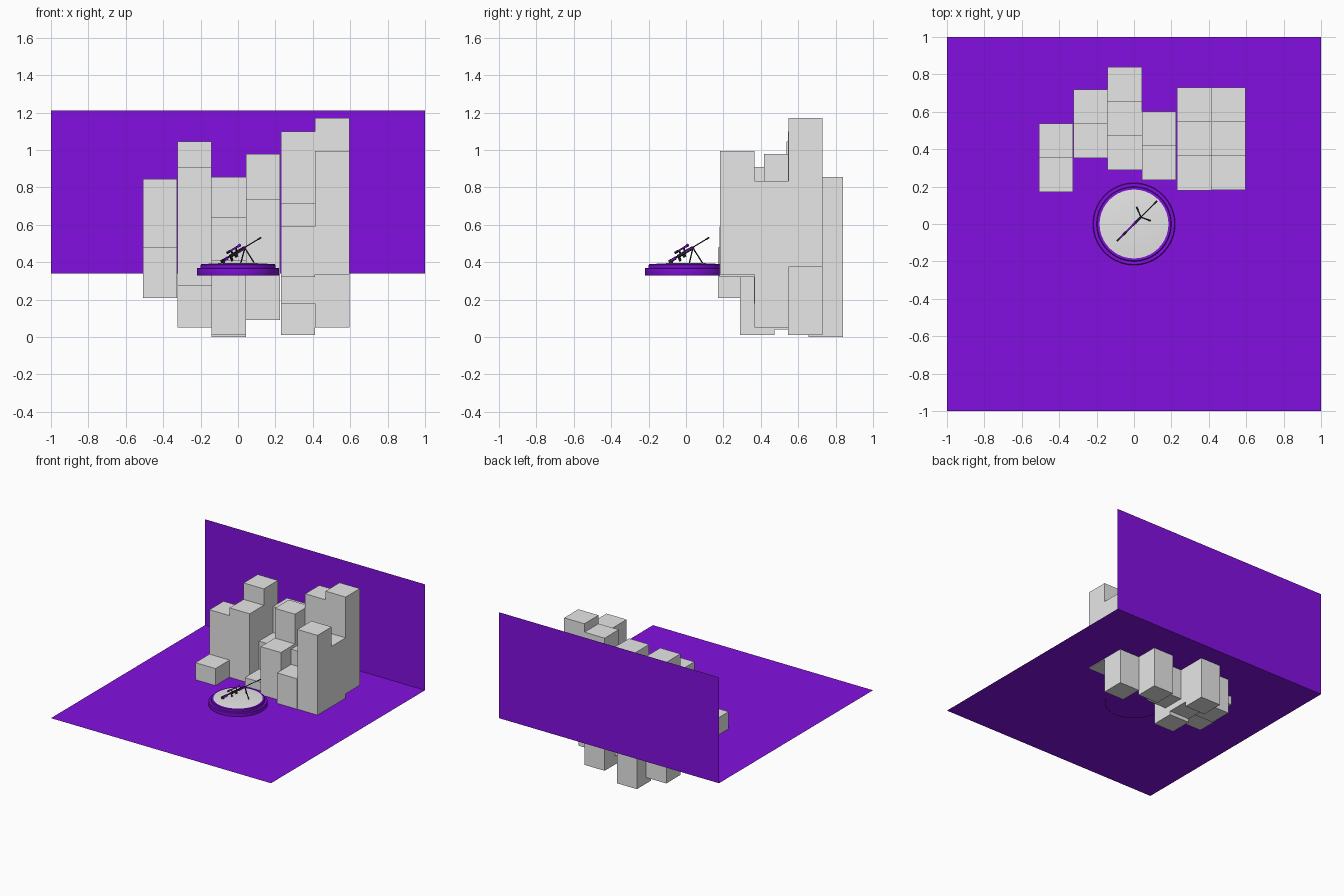
import bpy, bmesh, math
from mathutils import Vector, Matrix

if "Cube" in bpy.data.objects:
    bpy.data.objects.remove(bpy.data.objects["Cube"])


def material(name, rgb):
    m = bpy.data.materials.new(name)
    m.diffuse_color = (*rgb, 1)
    m.use_nodes = True
    m.node_tree.nodes["Principled BSDF"].inputs["Base Color"].default_value = m.diffuse_color
    return m


PURPLE = material("purple", (0.23, 0.005, 0.75))
GREY = material("light_grey", (0.8, 0.8, 0.8))
DARK = material("near_black", (0.02, 0.02, 0.025))


def make(name, bm, mat, matrix=None):
    me = bpy.data.meshes.new(name)
    bm.to_mesh(me)
    bm.free()
    me.materials.append(mat)
    ob = bpy.data.objects.new(name, me)
    bpy.context.collection.objects.link(ob)
    if matrix:
        ob.matrix_world = matrix
    return ob


def box(name, lo, hi, mat, matrix=None):
    bm = bmesh.new()
    lo, hi = Vector(lo), Vector(hi)
    bmesh.ops.create_cube(bm, size=1)
    for v in bm.verts:
        v.co = (lo + hi) / 2 + Vector(a * b for a, b in zip(v.co, hi - lo))
    return make(name, bm, mat, matrix)


def rod(name, a, b, r, mat, matrix=None, r2=None, sides=12):
    bm = bmesh.new()
    a, b = Vector(a), Vector(b)
    d = b - a
    bmesh.ops.create_cone(bm, cap_ends=True, segments=sides, radius1=r,
                          radius2=r if r2 is None else r2, depth=d.length)
    bm.transform(Matrix.Translation((a + b) / 2) @ d.to_track_quat('Z', 'Y').to_matrix().to_4x4())
    return make(name, bm, mat, matrix)


def lathe(name, profile, mat, steps=64):
    bm = bmesh.new()
    vs = [bm.verts.new((r, 0, z)) for r, z in profile]
    es = [bm.edges.new(p) for p in zip(vs, vs[1:])]
    bmesh.ops.spin(bm, geom=vs + es, cent=(0, 0, 0), axis=(0, 0, 1),
                   angle=2 * math.pi, steps=steps)
    bmesh.ops.remove_doubles(bm, verts=bm.verts, dist=1e-5)
    bmesh.ops.recalc_face_normals(bm, faces=bm.faces)
    ob = make(name, bm, mat)
    bpy.context.view_layer.objects.active = ob
    ob.select_set(True)
    bpy.ops.object.shade_smooth_by_angle(angle=math.radians(30))
    ob.select_set(False)
    return ob


def sheet(name, corners):
    bm = bmesh.new()
    bm.faces.new([bm.verts.new(c) for c in corners])
    return make(name, bm, PURPLE)


# Backdrop: floor and rear wall
F, T = 0.34, 1.21
sheet("floor", [(-1, -1, F), (1, -1, F), (1, 1, F), (-1, 1, F)])
sheet("back_wall", [(-1, 1, F), (1, 1, F), (1, 1, T), (-1, 1, T)])

# Columns of grey blocks: left x, front y, then (bottom, top) going back
W = 0.183
columns = [
    (-0.508, 0.172, [(0.21, 0.48), (0.27, 0.845)]),
    (-0.324, 0.353, [(0.275, 0.91), (0.05, 1.045)]),
    (-0.141, 0.290, [(0.01, 0.41), (0.04, 0.64), (0.0, 0.855)]),
    (0.042, 0.235, [(0.335, 0.735), (0.09, 0.98)]),
    (0.229, 0.180, [(0.32, 0.59), (0.18, 0.715), (0.01, 1.10)]),
    (0.412, 0.182, [(0.335, 0.995), (0.05, 0.835), (0.375, 1.17)]),
]
for i, (x, y, spans) in enumerate(columns):
    for j, (z0, z1) in enumerate(spans):
        box(f"block_{i}_{j}", (x, y + j * W, z0), (x + W, y + (j + 1) * W, z1), GREY)

# Round stepped pedestal with a slightly domed top
lathe("pedestal", [(0, 0.33), (0.218, 0.33), (0.22, 0.334), (0.22, 0.366), (0.216, 0.37),
                   (0.2, 0.37), (0.2, 0.385), (0.196, 0.39), (0, 0.388)], PURPLE)
lathe("pedestal_top", [(0.195, 0.389), (0.15, 0.3925), (0.1, 0.395), (0.05, 0.3963), (0, 0.397)], GREY)

# Rifle, built along local x and tilted up toward the back right
d = Vector((1, 1, 0.6)).normalized()
side = Vector((0, 0, 1)).cross(d).normalized()
up = d.cross(side)
M = Matrix((d, side, up)).transposed().to_4x4()
M.translation = (0, 0, 0.458)

rod("barrel", (0.03, 0, 0), (0.185, 0, 0), 0.003, DARK, M)
rod("muzzle", (0.165, 0, 0), (0.188, 0, 0), 0.0042, DARK, M)
box("receiver", (-0.065, -0.005, -0.009), (0.055, 0.005, 0.006), DARK, M)
box("handguard", (0.0, -0.006, -0.008), (0.06, 0.006, -0.001), PURPLE, M)
box("stock_bar", (-0.13, -0.004, -0.004), (-0.06, 0.004, 0.004), DARK, M)
box("stock_butt", (-0.138, -0.005, -0.016), (-0.118, 0.005, 0.006), DARK, M)
box("stock_panel", (-0.118, -0.0055, -0.009), (-0.085, 0.0055, 0.005), PURPLE, M)
box("grip", (-0.066, -0.004, -0.03), (-0.054, 0.004, -0.008), DARK, M)
box("magazine", (-0.03, -0.004, -0.024), (-0.012, 0.004, -0.008), DARK, M)

# Scope on two mounts
rod("scope_tube", (-0.07, 0, 0.025), (0.015, 0, 0.025), 0.0048, PURPLE, M)
rod("scope_front", (0.0, 0, 0.025), (0.028, 0, 0.025), 0.0055, PURPLE, M, 0.008)
rod("scope_eyepiece", (-0.078, 0, 0.025), (-0.056, 0, 0.025), 0.007, DARK, M)
for n, x in enumerate((-0.045, -0.008)):
    box(f"scope_mount_{n}", (x - 0.004, -0.003, 0.004), (x + 0.004, 0.003, 0.022), DARK, M)

# Bipod legs with feet
hip = Vector((0.037, 0.037, 0.476))
for n, foot in enumerate([(0.015, 0.088, 0.397), (0.086, 0.018, 0.397)]):
    rod(f"bipod_leg_{n}", hip, foot, 0.0035, DARK)
    rod(f"bipod_foot_{n}", Vector(foot) - Vector((0, 0, 0.004)), foot, 0.005, DARK)
